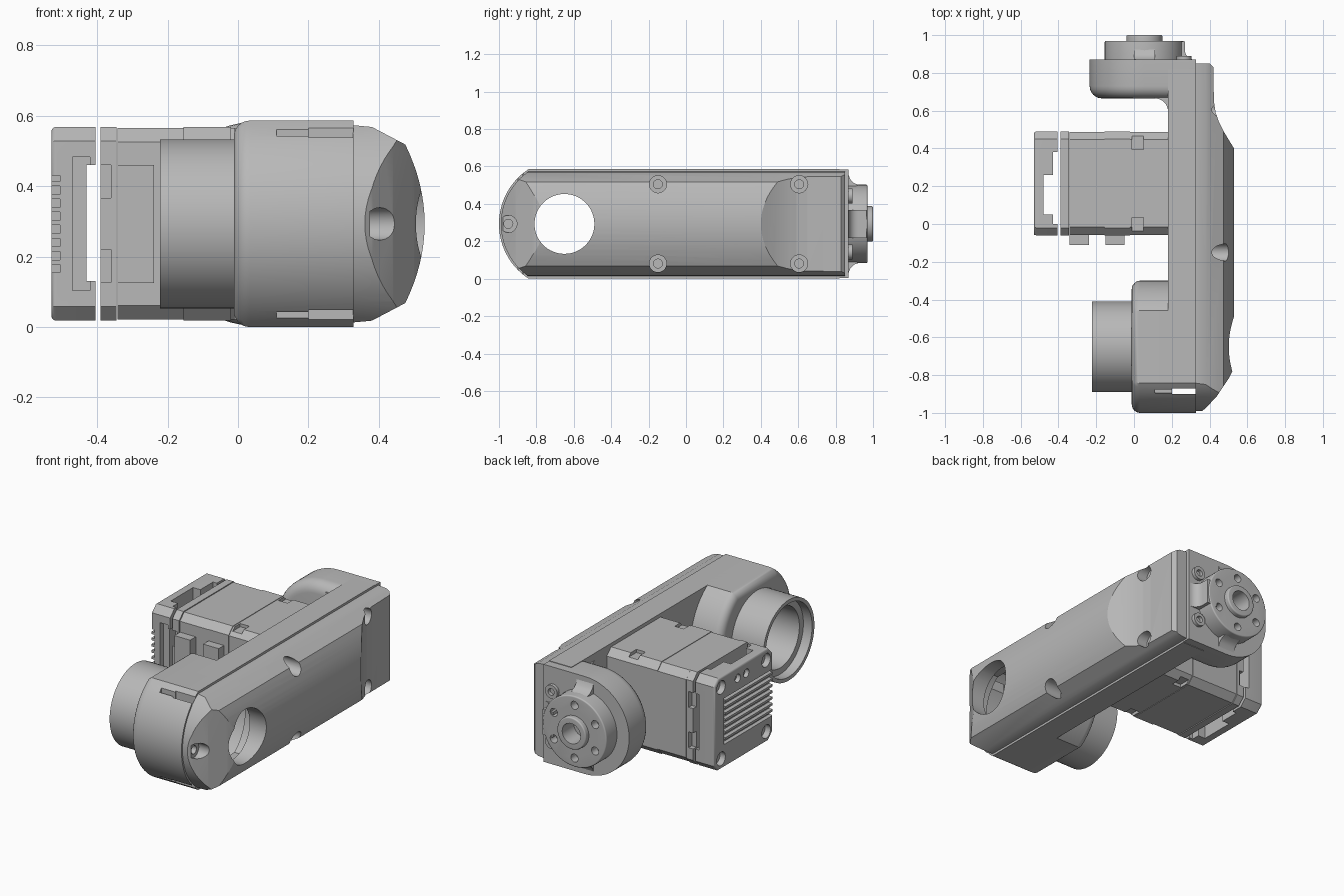
import bpy, bmesh, math
from math import pi, sin, cos, asin
from mathutils import Vector

if "Cube" in bpy.data.objects:
    bpy.data.objects.remove(bpy.data.objects["Cube"], do_unlink=True)

grey = bpy.data.materials.new("mid_grey")
grey.use_nodes = True
GREY = (0.48, 0.48, 0.48, 1)
grey.diffuse_color = GREY
for node in grey.node_tree.nodes:
    if node.type == 'BSDF_PRINCIPLED':
        node.inputs["Base Color"].default_value = GREY

C = 0.293          # height of the centre line
H = 0.293          # half height of the arm
FY = -0.65         # front joint axis (y)
RX = 0.055         # rear joint axis (x)
MY = 0.215         # motor axis (y)
parts = []


def prism(name, pts, axis, a, b, soft=0):
    """Extrude a 2D outline along an axis; soft rounds the rim of the first cap."""
    place = {'x': lambda u, v, w: (w, u, v),
             'y': lambda u, v, w: (u, w, v),
             'z': lambda u, v, w: (u, v, w)}[axis]
    bm = bmesh.new()
    lo = [bm.verts.new(place(u, v, a)) for u, v in pts]
    hi = [bm.verts.new(place(u, v, b)) for u, v in pts]
    cap = bm.faces.new(lo)
    bm.faces.new(hi)
    n = len(pts)
    for i in range(n):
        j = (i + 1) % n
        bm.faces.new((lo[i], lo[j], hi[j], hi[i]))
    bmesh.ops.recalc_face_normals(bm, faces=bm.faces)
    if soft:
        bmesh.ops.bevel(bm, geom=list(cap.edges), offset=soft, segments=6,
                        profile=0.5, affect='EDGES', clamp_overlap=False)
    mesh = bpy.data.meshes.new(name)
    bm.to_mesh(mesh)
    bm.free()
    mesh.materials.append(grey)
    obj = bpy.data.objects.new(name, mesh)
    bpy.context.scene.collection.objects.link(obj)
    parts.append(obj)
    return obj


def box(name, x, y, z):
    return prism(name, [(x[0], y[0]), (x[1], y[0]), (x[1], y[1]), (x[0], y[1])], 'z', *z)


def disc(u, v, r, n=48):
    return [(u + r * cos(2 * pi * i / n), v + r * sin(2 * pi * i / n)) for i in range(n)]


def arc(u, v, r, start, end, n=20):
    return [(u + r * cos(start + (end - start) * i / n),
             v + r * sin(start + (end - start) * i / n)) for i in range(n + 1)]


def arm_outline(r, h, end):
    """Round front end, flat top and bottom, square rear end."""
    t = asin(h / r)
    return arc(FY, C, r, pi - t, pi + t, 28) + [(end, C - h), (end, C + h)]


def lens(r, h):
    """Disc with its top and bottom cut flat."""
    t = asin(h / r)
    return arc(FY, C, r, pi - t, pi + t, 28) + arc(FY, C, r, -t, t, 28)


def octagon(u, v, half, c):
    k = half - c
    return [(u + p, v + q) for p, q in ((half, -k), (half, k), (k, half), (-k, half),
                                        (-half, k), (-half, -k), (-k, -half), (k, -half))]


def combine(obj, tool, op='DIFFERENCE'):
    mod = obj.modifiers.new("cut", 'BOOLEAN')
    mod.operation, mod.solver, mod.object = op, 'EXACT', tool
    bpy.context.view_layer.update()
    with bpy.context.temp_override(object=obj, active_object=obj, selected_objects=[obj]):
        bpy.ops.object.modifier_apply(modifier=mod.name)
    parts.remove(tool)
    bpy.data.objects.remove(tool, do_unlink=True)


def bore(obj, u, v, r, axis, a, b, n=32):
    combine(obj, prism("bore", disc(u, v, r, n), axis, a, b))


# Outer cover: crowned section trimmed by the side outline and the plan profile
crown = [(0.475 + 0.055 * (1 - (q / 8) ** 2), C + 0.225 * q / 8) for q in range(-8, 9)]
section = ([(0.326, C - 0.28), (0.38, C - 0.275)] + crown
           + [(0.38, C + 0.275), (0.326, C + 0.28)])
cover = prism("outer_cover", section, 'y', -1.1, 0.95)
combine(cover, prism("side_trim", arm_outline(0.34, 0.285, 1.0), 'x', 0.3, 0.6), 'INTERSECT')
plan = [(0.3, -1.05), (0.36, -0.99), (0.38, -0.975), (0.44, -0.91), (0.50, -0.82), (0.545, -0.73),
        (0.545, 0.375), (0.53, 0.40), (0.505, 0.44), (0.475, 0.49), (0.45, 0.54),
        (0.432, 0.59), (0.423, 0.65), (0.42, 0.83), (0.40, 0.85), (0.3, 0.85)]
combine(cover, prism("plan_trim", plan, 'z', -0.2, 0.8), 'INTERSECT')
combine(cover, prism("cavity", lens(0.25, 0.2), 'x', 0.3, 0.42))
bore(cover, FY, C, 0.16, 'x', 0.3, 0.6, 64)
# Counterbored screw seats
seats = [(y, C + s * 0.212) for y in (-0.15, 0.605) for s in (-1, 1)] + [(-0.95, C)]
for y, z in seats:
    bore(cover, y, z, 0.046, 'x', 0.375, 0.6)
    bore(cover, y, z, 0.024, 'x', 0.34, 0.5, 20)

# Arm spine and front joint housing, hollow around the front axis
spine = prism("arm_spine", [(FY, 0), (0.82, 0), (0.82, 2 * H), (FY, 2 * H)], 'x', 0.18, 0.328)
front = prism("front_housing", lens(0.35, H), 'x', -0.012, 0.328, 0.045)
for obj in (spine, front):
    combine(obj, prism("cavity", lens(0.31, 0.255), 'x', 0.05, 0.4))
bore(front, FY, C, 0.18, 'x', -0.1, 0.1, 64)
combine(front, box("slot", (0.2, 0.4), (-0.9, -0.87), (-0.1, 0.7)))
for z in ((0.515, 0.7), (-0.1, 0.07)):
    combine(front, box("slot_run", (0.11, 0.22), (-0.895, -0.875), z))

# Front joint tube with a stepped mouth
tube = prism("front_tube", disc(FY, C, 0.24, 72), 'x', -0.222, 0.03)
bore(tube, FY, C, 0.18, 'x', -0.3, 0.1, 64)
bore(tube, FY, C, 0.218, 'x', -0.3, -0.165, 64)

# Rear joint housing, blended into the spine
rear = prism("rear_housing", arc(RX, C, 0.29, pi / 2, 1.5 * pi, 36)
             + [(0.328, C - 0.29), (0.328, C + 0.29)], 'y', 0.665, 0.87, 0.065)
fillet = [(0.2, 0.75), (0.11, 0.75)] + arc(0.11, 0.595, 0.07, pi / 2, 0, 8) + [(0.2, 0.595)]
prism("rear_fillet", fillet, 'z', C - 0.25, C + 0.25)

# Rear flange with its web, boss and bolt circle
flange = prism("rear_flange", disc(RX, C, 0.21, 72), 'y', 0.97, 0.86, 0.008)
for i in range(6):
    t = pi / 2 + i * pi / 3
    bore(flange, RX + 0.157 * cos(t), C + 0.157 * sin(t), 0.024, 'y', 0.92, 1.1, 20)
bore(flange, RX, C, 0.06, 'y', 0.89, 1.1)
boss = prism("rear_boss", disc(RX, C, 0.095), 'y', 1.0, 0.95, 0.008)
bore(boss, RX, C, 0.06, 'y', 0.9, 1.1)
web = [(0.2, 0.86), (0.328, 0.86)] + arc(0.32, 0.92, 0.05, 1.5 * pi, pi, 8) + [(0.27, 0.965), (0.2, 0.965)]
prism("flange_web", web, 'z', C - 0.075, C + 0.075)
for s in (-1, 1):
    z = C + s * 0.15
    screw = prism("flange_screw", disc(0.265, z, 0.04, 28), 'y', 0.86, 0.89)
    bore(screw, 0.265, z, 0.02, 'y', 0.87, 1.0, 16)
    rim = [(0.05, C + s * 0.2), (0.05, C + s * 0.27)] + [
        (0.05, C + s * 0.24)]
    lip = [(0.868, C + s * 0.19), (0.868, C + s * 0.265), (0.88, C + s * 0.235),
           (0.9, C + s * 0.217), (0.925, C + s * 0.208)]
    prism("flange_lip", lip, 'x', 0.0, 0.11)

# Motor body with clip notches on its four long edges
motor = prism("motor_body", octagon(MY, C, 0.272, 0.04), 'x', -0.342, 0.19)
for sy in (-1, 1):
    for sz in (-1, 1):
        y, z = MY + sy * 0.235, C + sz * 0.275
        combine(motor, box("notch", (-0.01, 0.05), (y - 0.055, y + 0.055), (z - 0.022, z + 0.022)))
prism("motor_collar", octagon(MY, C, 0.275, 0.04), 'x', -0.155, -0.02)

# Motor end plate with side recesses
plate = prism("motor_end_plate", octagon(MY, C, 0.275, 0.04), 'x', -0.39, -0.345)
for sy in (-1, 1):
    for sz in (-1, 1):
        y, z = MY + sy * 0.275, C + sz * 0.12
        combine(plate, box("recess", (-0.4, -0.36), (y - 0.03, y + 0.03), (z - 0.047, z + 0.047)))

# Detached rear cap with open windows, corner seats and cooling fins
cap = prism("motor_cap", octagon(MY, C, 0.275, 0.04), 'x', -0.53, -0.405, 0.014)
combine(cap, box("side_window", (-0.43, -0.39), (-0.2, 0.6), (0.13, 0.46)))
combine(cap, box("top_window", (-0.43, -0.39), (0.0, 0.38), (-0.1, 0.7)))
combine(cap, box("deep_window", (-0.478, -0.42), (0.05, 0.26), (-0.1, 0.7)))
for sz in (-1, 1):
    z = C + sz * 0.095
    combine(cap, box("side_step", (-0.47, -0.42), (-0.1, -0.03), (z - 0.095, z + 0.095)))
    for sy in (-1, 1):
        bore(cap, MY + sy * 0.212, C + sz * 0.212, 0.04, 'x', -0.6, -0.495, 24)
        bore(cap, MY + sy * 0.212, C + sz * 0.212, 0.018, 'x', -0.6, -0.45, 16)
for y in (0.19, 0.27):
    bore(cap, y, 0.5, 0.025, 'x', -0.6, -0.505, 20)
combine(cap, box("fin_bed", (-0.6, -0.506), (-0.1, 0.4), (0.155, 0.43)))
for i in range(7):
    z = 0.178 + i * 0.037
    box("cooling_fin", (-0.53, -0.5), (-0.058, 0.385), (z, z + 0.013))

# Cable connectors on the motor front
box("tall_connector", (-0.342, -0.238), (-0.11, -0.04), (0.125, 0.46))
box("short_connector", (-0.152, -0.05), (-0.11, -0.04), (0.36, 0.46))

# Smooth the round surfaces, keep the hard edges
for obj in parts:
    bpy.ops.object.select_all(action='DESELECT')
    obj.select_set(True)
    bpy.context.view_layer.objects.active = obj
    bpy.ops.object.shade_smooth_by_angle(angle=math.radians(28))
